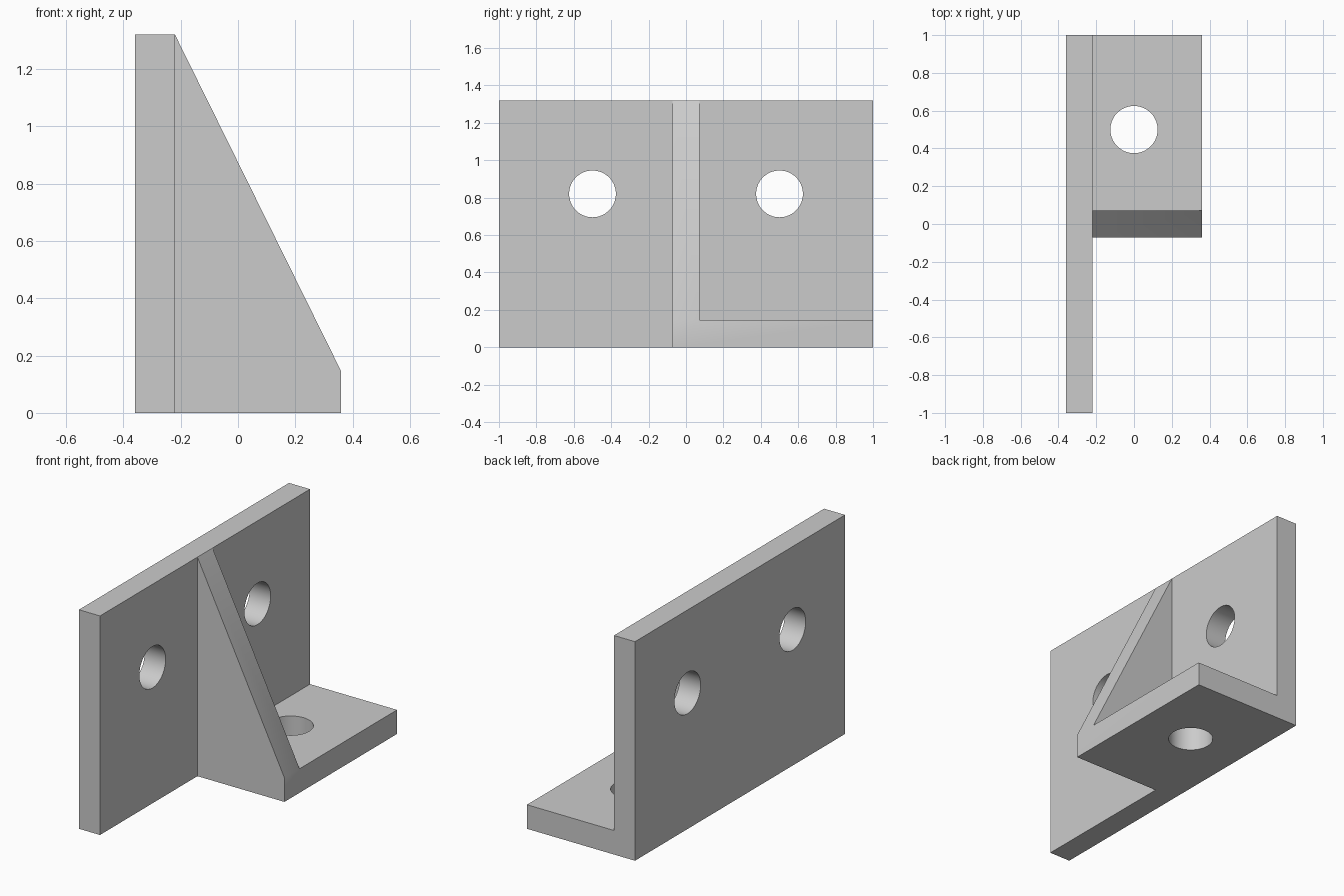
import bpy, bmesh, math

cube = bpy.data.objects.get("Cube")
if cube:
    bpy.data.objects.remove(cube, do_unlink=True)

# Main dimensions
LEFT, RIGHT, INNER = -0.36, 0.36, -0.22
HEIGHT, PLATE, RIB = 1.32, 0.145, 0.072
HOLE = 0.125

steel = bpy.data.materials.new("grey steel")
steel.use_nodes = True
grey = (0.6, 0.6, 0.6, 1)
steel.diffuse_color = grey
steel.node_tree.nodes["Principled BSDF"].inputs["Base Color"].default_value = grey


def prism(name, profile, y0, y1):
    """Extrude an x-z profile along y."""
    bm = bmesh.new()
    face = bm.faces.new([bm.verts.new((x, y0, z)) for x, z in profile])
    out = bmesh.ops.extrude_face_region(bm, geom=[face])
    moved = [v for v in out["geom"] if isinstance(v, bmesh.types.BMVert)]
    bmesh.ops.translate(bm, verts=moved, vec=(0, y1 - y0, 0))
    bmesh.ops.recalc_face_normals(bm, faces=bm.faces)
    mesh = bpy.data.meshes.new(name)
    bm.to_mesh(mesh)
    bm.free()
    mesh.materials.append(steel)
    obj = bpy.data.objects.new(name, mesh)
    bpy.context.collection.objects.link(obj)
    return obj


def combine(target, other, operation):
    """Apply a boolean and remove the helper."""
    bpy.context.view_layer.objects.active = target
    mod = target.modifiers.new("boolean", "BOOLEAN")
    mod.operation, mod.object, mod.solver = operation, other, "EXACT"
    bpy.ops.object.modifier_apply(modifier=mod.name)
    bpy.data.objects.remove(other, do_unlink=True)


def drill(target, location, tilt=0):
    bpy.ops.mesh.primitive_cylinder_add(vertices=64, radius=HOLE, depth=0.4,
                                        location=location, rotation=(0, tilt, 0))
    cutter = bpy.context.object
    cutter.data.materials.append(steel)
    combine(target, cutter, "DIFFERENCE")


# L-shaped half: upright wall with the foot plate
bracket = prism("bracket", [(LEFT, 0), (RIGHT, 0), (RIGHT, PLATE), (INNER, PLATE),
                            (INNER, HEIGHT), (LEFT, HEIGHT)], -RIB, 1)

# Wall continuing past the foot
wall = prism("wall_extension", [(LEFT, 0), (INNER, 0), (INNER, HEIGHT), (LEFT, HEIGHT)], -1, 0)
combine(bracket, wall, "UNION")

# Sloping stiffening rib
rib = prism("rib", [(LEFT, 0), (RIGHT, 0), (RIGHT, PLATE), (INNER, HEIGHT), (LEFT, HEIGHT)],
            -RIB, RIB)
combine(bracket, rib, "UNION")

# Merge flat areas so no seams remain
bm = bmesh.new()
bm.from_mesh(bracket.data)
bmesh.ops.remove_doubles(bm, verts=bm.verts, dist=0.0001)
bmesh.ops.dissolve_limit(bm, angle_limit=math.radians(1), verts=bm.verts, edges=bm.edges)
bm.to_mesh(bracket.data)
bm.free()

# Bolt holes through the wall and the foot
for y in (-0.5, 0.5):
    drill(bracket, ((LEFT + INNER) / 2, y, 0.82), math.pi / 2)
drill(bracket, (0, 0.5, PLATE / 2))

# Smooth hole walls, crisp plate edges
bpy.ops.object.select_all(action="DESELECT")
bracket.select_set(True)
bpy.context.view_layer.objects.active = bracket
bpy.ops.object.shade_smooth_by_angle(angle=math.radians(30))
